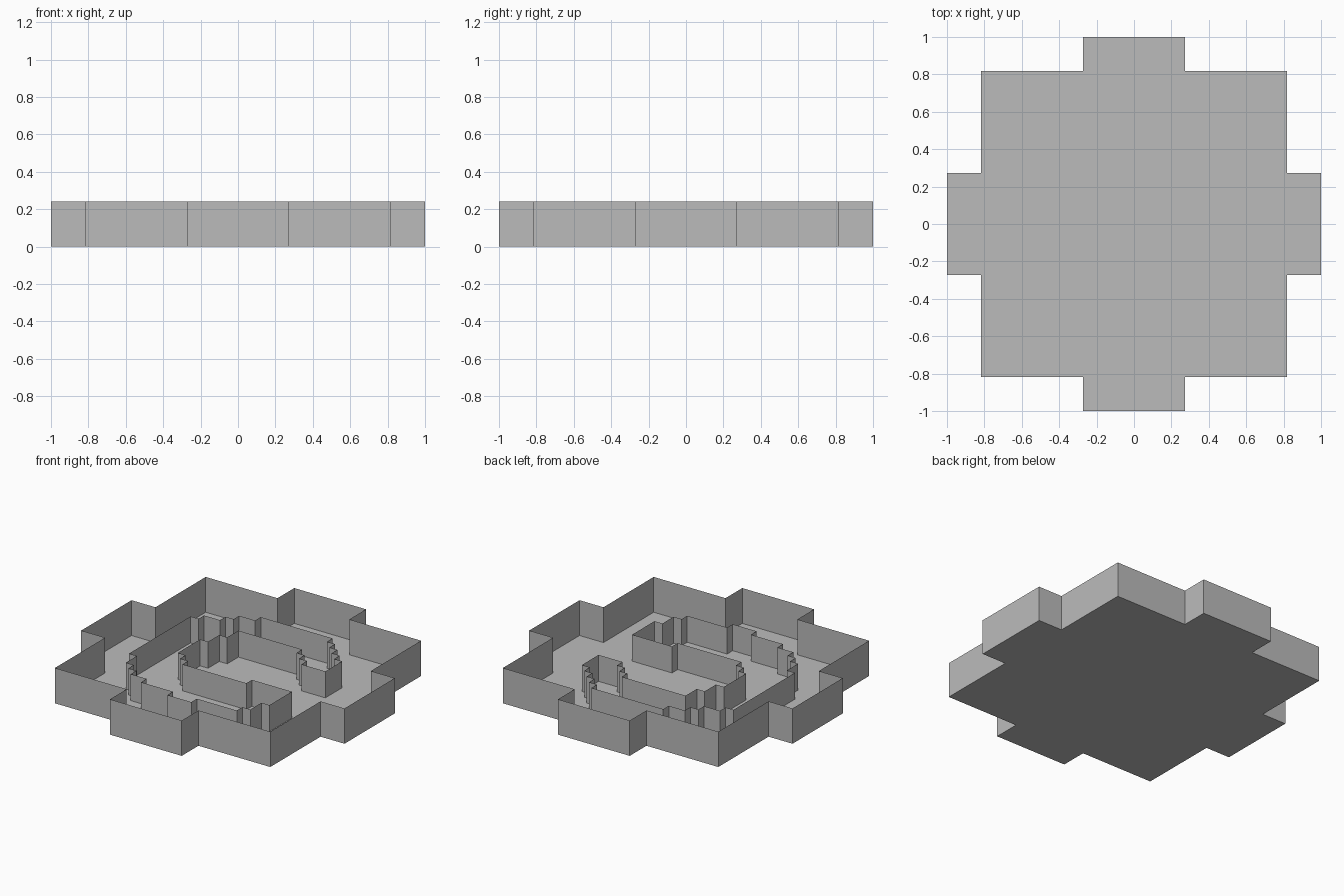
import bpy
import bmesh

if "Cube" in bpy.data.objects:
    bpy.data.objects.remove(bpy.data.objects["Cube"])

U = 2 / 33          # side of one grid cell

grey = bpy.data.materials.new("plain grey")
grey.diffuse_color = (0.5, 0.5, 0.5, 1)
grey.use_nodes = True
grey.node_tree.nodes["Principled BSDF"].inputs["Base Color"].default_value = grey.diffuse_color


def outline(start, moves):
    """Right-angled closed path: each move goes along x, then along y."""
    x, y = start
    pts = []
    for dx, dy in moves:
        x += dx
        pts.append((x * U, y * U))
        y += dy
        pts.append((x * U, y * U))
    return pts


def add_object(name, bm):
    mesh = bpy.data.meshes.new(name)
    bm.to_mesh(mesh)
    bm.free()
    mesh.materials.append(grey)
    obj = bpy.data.objects.new(name, mesh)
    bpy.context.collection.objects.link(obj)
    return obj


def thin_walls(name, pts, height):
    """Upright sheets along a closed path, open at the top."""
    bm = bmesh.new()
    low = [bm.verts.new((x, y, 0)) for x, y in pts]
    high = [bm.verts.new((x, y, height)) for x, y in pts]
    n = len(pts)
    for i in range(n):
        j = (i + 1) % n
        bm.faces.new((low[i], low[j], high[j], high[i]))
    return add_object(name, bm)


# Square plan with a shallow bay in the middle of each side
room = outline((-4.5, -16.5), [
    (9, 3), (9, 9), (3, 9), (-3, 9), (-9, 3),
    (-9, -3), (-9, -9), (-3, -9), (3, -9), (9, -3)])

# Stepped ring that opens to the right
ring = outline((5.5, 3.5), [
    (3, 3)] + [(-1, 1)] * 4 + [                                   # upper tip
    (-9, -1), (-2, -1), (-1, -1), (-2, -1), (-1, -11),            # top, left
    (1, -2), (1, -1), (1, -1), (2, -1), (4, -1), (3, 1), (5, 1),  # bottom
    (1, 2), (1, 4), (-5, -1),                                     # lower tip
    (-8, 1), (-1, 1), (-1, 4), (1, 2), (1, 2),                    # inner side
    (8, -1), (1, -1), (1, -1)])

# Floor sheet
bm = bmesh.new()
bm.faces.new([bm.verts.new((x, y, 0)) for x, y in room])
add_object("floor", bm)

# Perimeter and lower inner walls
thin_walls("outer_wall", room, 4 * U)
thin_walls("inner_ring_wall", ring, 3 * U)
